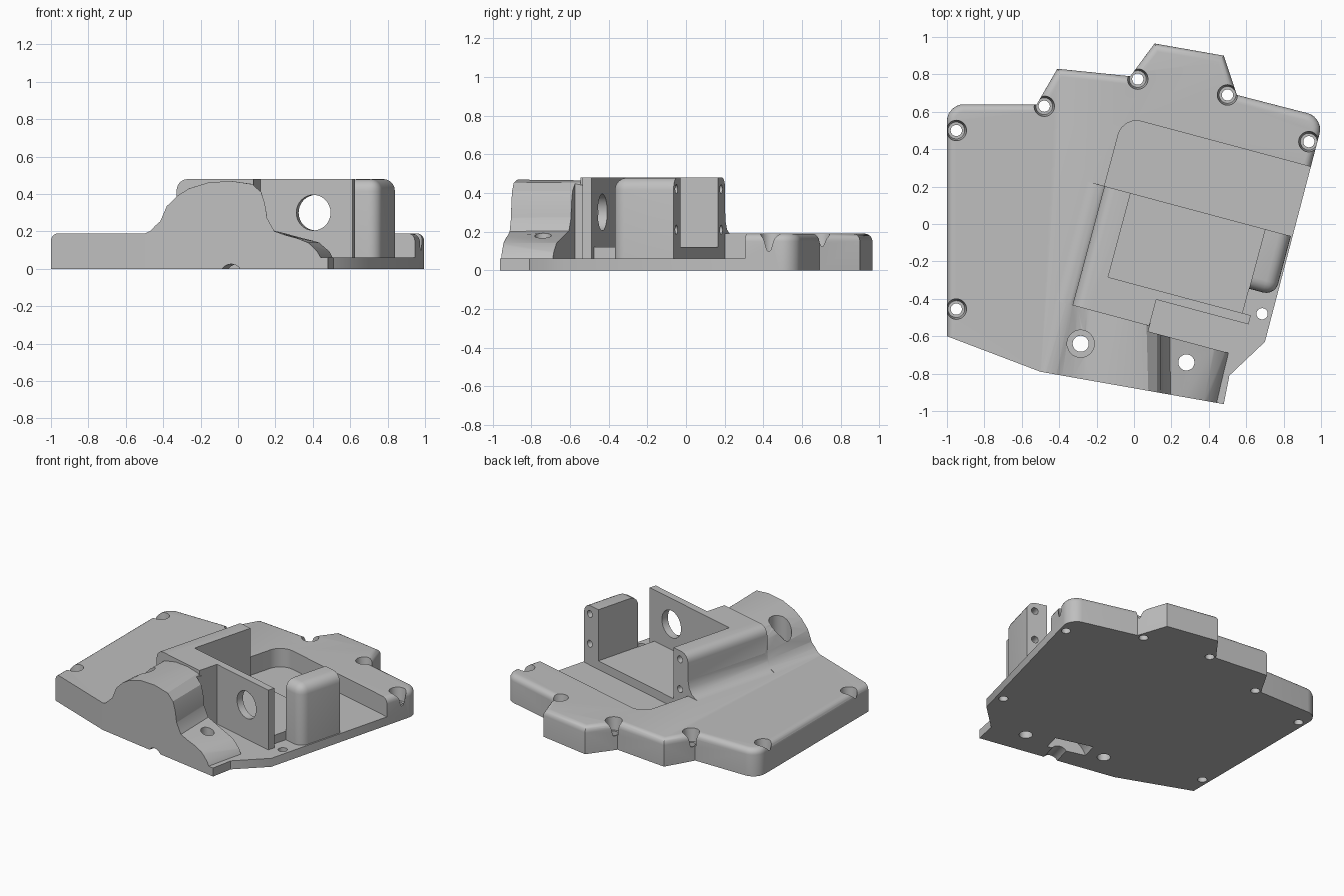
import bpy, bmesh, math
from mathutils import Matrix, Vector

if "Cube" in bpy.data.objects:
    bpy.data.objects.remove(bpy.data.objects["Cube"])

grey = bpy.data.materials.new("plain grey")
grey.use_nodes = True
COLOUR = (0.52, 0.52, 0.52, 1)
grey.diffuse_color = COLOUR
grey.node_tree.nodes["Principled BSDF"].inputs["Base Color"].default_value = COLOUR

# The cradle features share one frame turned about z
TURN = Matrix.Rotation(math.radians(-15), 4, "Z")
SQUARE = Matrix.Identity(4)


def loft(name, ring_a, ring_b, frame=SQUARE, round_if=None, radius=0.05):
    """Solid between two matching rings, with optional rounded edges."""
    bm = bmesh.new()
    a = [bm.verts.new(p) for p in ring_a]
    b = [bm.verts.new(p) for p in ring_b]
    bm.faces.new(a)
    bm.faces.new(b)
    for i in range(len(a)):
        j = (i + 1) % len(a)
        bm.faces.new((a[i], a[j], b[j], b[i]))
    bmesh.ops.recalc_face_normals(bm, faces=bm.faces)
    if round_if:
        edges = [e for e in bm.edges if round_if(*[v.co for v in e.verts])]
        bmesh.ops.bevel(bm, geom=edges, offset=radius, segments=5, profile=0.5,
                        affect="EDGES", clamp_overlap=True)
    bm.transform(frame)
    mesh = bpy.data.meshes.new(name)
    bm.to_mesh(mesh)
    bm.free()
    mesh.materials.append(grey)
    ob = bpy.data.objects.new(name, mesh)
    bpy.context.scene.collection.objects.link(ob)
    return ob


def prism(name, points, z0, z1, frame=SQUARE, **kw):
    return loft(name, [(x, y, z0) for x, y in points], [(x, y, z1) for x, y in points], frame, **kw)


def box(name, u0, u1, v0, v1, z0, z1, **kw):
    return prism(name, [(u0, v0), (u1, v0), (u1, v1), (u0, v1)], z0, z1, TURN, **kw)


def rounded(points, steps=6):
    """Polygon from (x, y, radius) corners."""
    out = []
    for i, (x, y, r) in enumerate(points):
        p = Vector((x, y))
        if not r:
            out.append(p)
            continue
        d0 = (Vector(points[i - 1][:2]) - p).normalized()
        d1 = (Vector(points[(i + 1) % len(points)][:2]) - p).normalized()
        half = d0.angle(d1) / 2
        centre = p + (d0 + d1).normalized() * r / math.sin(half)
        s = p + d0 * r / math.tan(half) - centre
        e = p + d1 * r / math.tan(half) - centre
        for k in range(steps + 1):
            w = s.lerp(e, k / steps)
            out.append(centre + w.normalized() * r)
    return out


def circle(r, n=32):
    return [(r * math.cos(2 * math.pi * k / n), r * math.sin(2 * math.pi * k / n)) for k in range(n)]


def drill(x, y, r, z0, z1, r_top=None):
    big = r_top or r
    return loft("drill", [(x + a, y + b, z0) for a, b in circle(r)],
                [(x + a, y + b, z1) for a, b in circle(big)])


def bore(u, z, r, v0, v1):
    return loft("bore", [(u + a, v0, z + b) for a, b in circle(r)],
                [(u + a, v1, z + b) for a, b in circle(r)], TURN)


def combine(target, tool, operation):
    mod = target.modifiers.new("combine", "BOOLEAN")
    mod.operation, mod.object, mod.solver = operation, tool, "EXACT"
    bpy.context.view_layer.update()
    done = bpy.data.meshes.new_from_object(target.evaluated_get(bpy.context.evaluated_depsgraph_get()))
    target.modifiers.clear()
    target.data = done
    bpy.data.objects.remove(tool)


# Base slab with rounded rim
outline = rounded([(-1, 0.64, 0.09), (-0.52, 0.64, 0), (-0.41, 0.83, 0), (-0.02, 0.79, 0),
                   (0.11, 0.965, 0), (0.48, 0.90, 0), (0.55, 0.69, 0), (1.015, 0.57, 0.09),
                   (0.70, -0.63, 0), (0.51, -0.81, 0), (0.48, -0.963, 0), (-0.50, -0.79, 0),
                   (-1, -0.60, 0)])


def rim(a, b):
    on_top = min(a.z, b.z) > 0.1
    return on_top and max(a.y, b.y) > -0.5


cover = prism("housing_cover", outline, 0, 0.19, round_if=rim, radius=0.04)

# Lowered floor behind and beside the cradle
pocket = rounded([(-0.205, -1.3, 0), (1.4, -1.3, 0), (1.4, 0.54, 0), (-0.205, 0.54, 0.1)])
combine(cover, prism("pocket", pocket, 0.06, 0.6, TURN), "DIFFERENCE")

# Left cradle wall with a blended foot
foot = [(-0.31, 0.188), (-0.275, 0.195), (-0.24, 0.213), (-0.215, 0.25), (-0.205, 0.3)]
wall = foot + [(-0.205, 0.42), (-0.2, 0.443), (-0.187, 0.462), (-0.168, 0.475), (-0.145, 0.48),
               (-0.06, 0.48), (-0.06, 0.03), (-0.31, 0.03)]
combine(cover, loft("left_wall", [(u, -0.505, z) for u, z in wall],
                    [(u, 0.155, z) for u, z in wall], TURN), "UNION")

# Cradle floor, front block and front plate
combine(cover, box("cradle_floor", -0.1, 0.684, -0.33, 0.155, 0.03, 0.12), "UNION")
combine(cover, box("front_block", -0.1, 0.22, -0.505, -0.31, 0.03, 0.48), "UNION")
combine(cover, box("front_plate", 0.15, 0.73, -0.36, -0.31, 0.03, 0.48), "UNION")


# Right post, rounded on its outer front edges
def post_edges(a, b):
    top, front, outer = (min(a.z, b.z) > 0.4, max(a.y, b.y) < 0, min(a.x, b.x) > 0.75)
    return top + front + outer == 2


combine(cover, box("right_post", 0.684, 0.827, -0.175, 0.155, 0.03, 0.48,
                   round_if=post_edges, radius=0.065), "UNION")

# Front hump: an arched tunnel that steps down to a low mound
front = [(-0.278, 0.188), (-0.25, 0.2), (-0.225, 0.225), (-0.19, 0.255), (-0.157, 0.33),
         (-0.1, 0.385), (-0.026, 0.43), (0.08, 0.462), (0.207, 0.47), (0.328, 0.452),
         (0.375, 0.41), (0.395, 0.35), (0.409, 0.27), (0.449, 0.2), (0.53, 0.172),
         (0.611, 0.14), (0.66, 0.09), (0.705, 0.01)]
back = foot + [(-0.18, 0.37), (-0.13, 0.425), (-0.02, 0.455), (0.1, 0.465), (0.2, 0.455),
               (0.26, 0.41), (0.28, 0.35), (0.29, 0.27), (0.33, 0.205), (0.43, 0.18),
               (0.59, 0.14), (0.65, 0.09), (0.69, 0.01)]


def hump_ring(profile, v):
    ring = profile + [(profile[-1][0], 0.005), (profile[0][0], 0.005)]
    return [(u, v, z) for u, z in ring]


hump = loft("front_hump", hump_ring(front, -0.92), hump_ring(back, -0.49), TURN)
combine(hump, box("hump_end", 0.222, 1, -0.535, -0.3, -0.1, 0.6), "DIFFERENCE")
combine(hump, prism("hump_limit", outline, -0.1, 0.7), "INTERSECT")
combine(cover, hump, "UNION")

# Rim screw holes with counterbores
for x, y in [(-0.95, 0.5), (-0.95, -0.455), (-0.48, 0.63), (0.02, 0.775), (0.5, 0.69), (0.935, 0.44)]:
    combine(cover, drill(x, y, 0.03, -0.1, 0.3), "DIFFERENCE")
    combine(cover, drill(x, y, 0.045, 0.1, 0.2, 0.056), "DIFFERENCE")

# Plain holes in floor, mound and hump
for x, y, r in [(0.685, -0.48, 0.03), (0.28, -0.74, 0.043), (-0.285, -0.64, 0.043)]:
    combine(cover, drill(x, y, r, -0.1, 0.7), "DIFFERENCE")
combine(cover, drill(-0.285, -0.64, 0.073, 0.15, 0.7), "DIFFERENCE")

# Shaft opening in the plate and screw holes in the cradle ends
combine(cover, bore(0.514, 0.3, 0.095, -0.4, -0.25), "DIFFERENCE")
for u in (-0.125, 0.77):
    for z in (0.21, 0.42):
        combine(cover, bore(u, z, 0.024, 0.05, 0.25), "DIFFERENCE")

# Underside groove and its stepped cavity
combine(cover, bore(0.19, -0.035, 0.06, -1.0, -0.6), "DIFFERENCE")
combine(cover, bore(0.14, -0.04, 0.14, -0.72, -0.6), "DIFFERENCE")

bpy.ops.object.select_all(action="DESELECT")
cover.select_set(True)
bpy.context.view_layer.objects.active = cover
bpy.ops.object.shade_smooth_by_angle(angle=math.radians(32))
